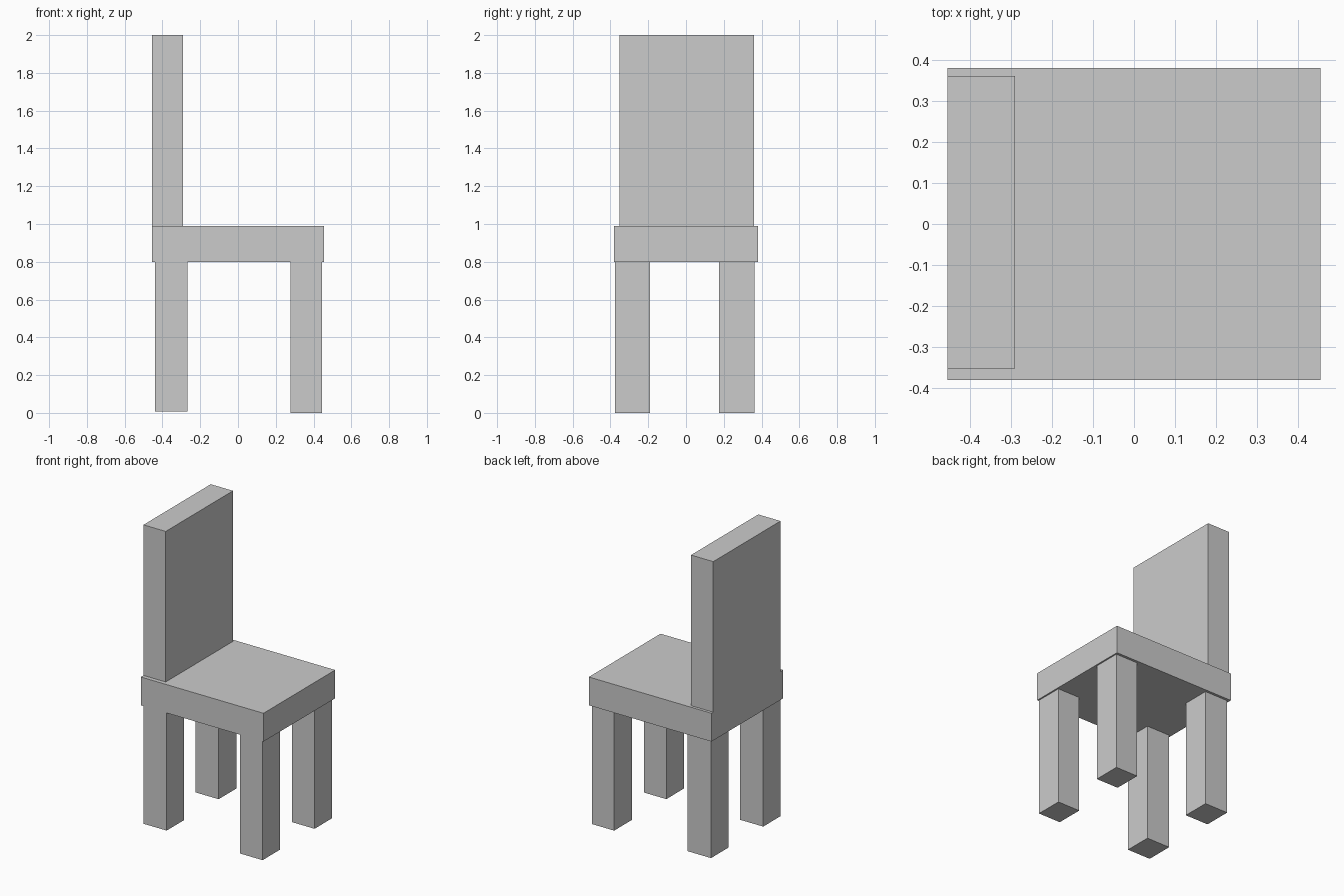
import bpy
from mathutils import Vector

# Remove the default cube
default = bpy.data.objects.get("Cube")
if default:
    bpy.data.objects.remove(default, do_unlink=True)

# Plain grey, shared by every part
grey = bpy.data.materials.new("plain_grey")
grey.use_nodes = True
colour = (0.6, 0.6, 0.6, 1)
grey.diffuse_color = colour
grey.node_tree.nodes["Principled BSDF"].inputs["Base Color"].default_value = colour


def box(name, x, y, z):
    """Add a flat-faced box spanning the given (low, high) ranges."""
    low, high = (Vector(corner) for corner in zip(x, y, z))
    bpy.ops.mesh.primitive_cube_add(size=1, location=(low + high) / 2)
    part = bpy.context.object
    part.name = part.data.name = name
    part.scale = high - low
    bpy.ops.object.transform_apply(location=False, rotation=False, scale=True)
    part.data.materials.append(grey)
    return part


# Seat slab and upright back panel
box("seat", (-0.455, 0.455), (-0.38, 0.38), (0.80, 0.99))
box("backrest", (-0.455, -0.29), (-0.352, 0.361), (0.99, 2.0))

# Four square legs, the pair under the backrest a touch shorter
leg_rows = {"back": ((-0.44, -0.267), 0.008), "front": ((0.279, 0.445), 0.0)}
leg_sides = {"right": (-0.375, -0.19), "left": (0.176, 0.363)}
for row, (x, foot) in leg_rows.items():
    for side, y in leg_sides.items():
        box(f"{row}_{side}_leg", x, y, (foot, 0.80))
